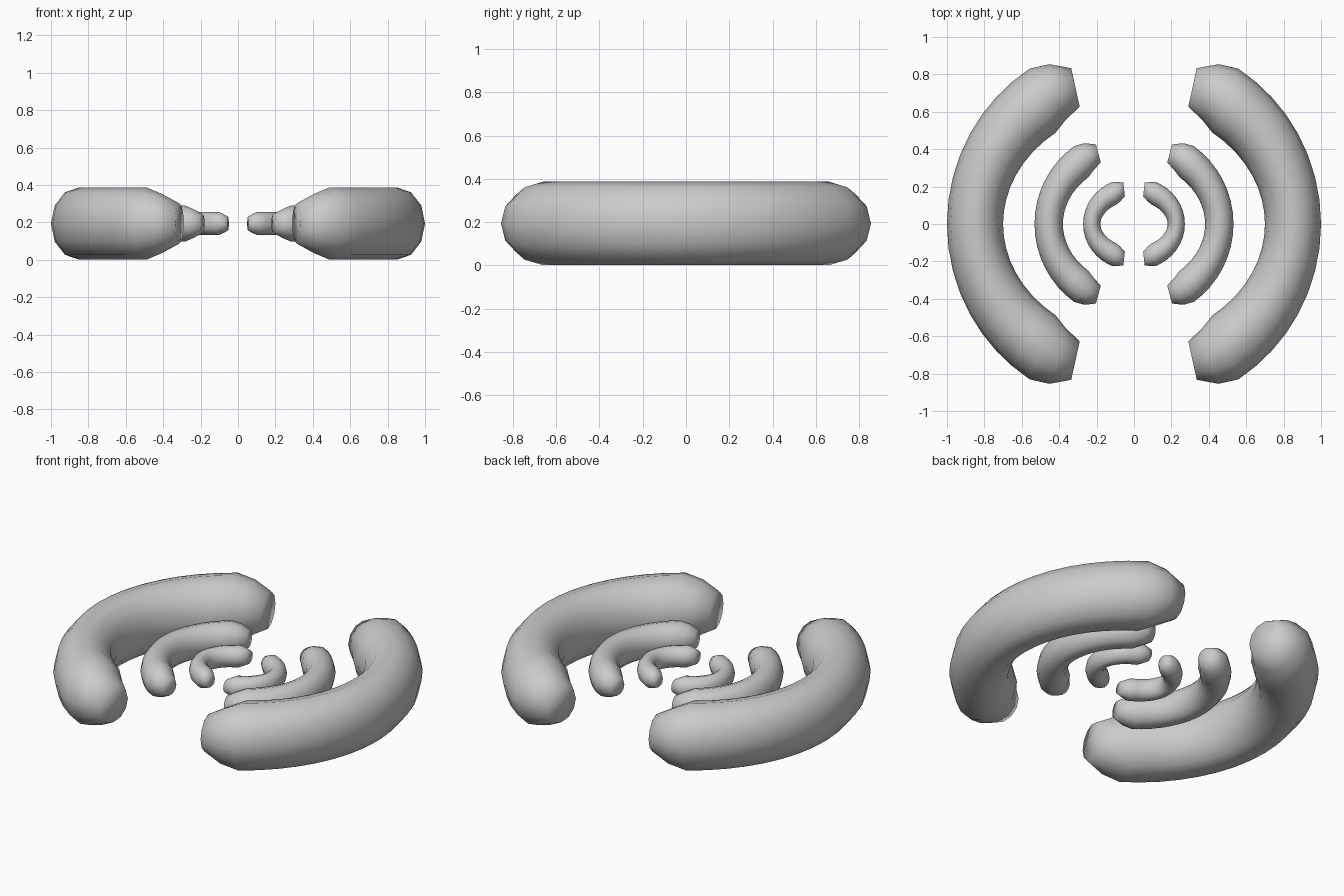
import bpy, bmesh
from math import sin, cos, radians, pi, hypot

if "Cube" in bpy.data.objects:
    bpy.data.objects.remove(bpy.data.objects["Cube"])

SIDES = 12
Z_MID = 0.194


def arc(name, a, b, b_end, half_x, half_z, t_max, cap):
    """Curved tube on an elliptical path with tapered ends, mirrored across x."""
    # ring angles and size factors: tapered tip, body, tapered tip
    t_body = t_max - 13.5
    n = 16
    rings = [(-t_max, cap, b_end), (-t_max + 7, 0.82 + (cap - 0.555) * 0.3, b)]
    rings += [(-t_body + 2 * t_body * i / n, 1.0, b) for i in range(n + 1)]
    rings += [(-t, s, k) for t, s, k in reversed(rings[:2])]

    squash = half_x / half_z
    bm = bmesh.new()
    loops = []
    for t, size, by in rings:
        t = radians(t)
        cx, cy = a * cos(t), by * sin(t)
        # outward normal, taken before the sideways squash
        nx, ny = by * cos(t), a / squash * sin(t)
        length = hypot(nx, ny)
        nx, ny = nx / length, ny / length
        loop = []
        for k in range(SIDES):
            p = 2 * pi * k / SIDES
            r = half_z * size * cos(p)
            loop.append(bm.verts.new((cx + squash * nx * r, cy + ny * r,
                                      Z_MID + half_z * size * sin(p))))
        loops.append(loop)
    for l0, l1 in zip(loops, loops[1:]):
        for k in range(SIDES):
            j = (k + 1) % SIDES
            bm.faces.new((l0[k], l0[j], l1[j], l1[k]))
    bm.faces.new(loops[0])
    bm.faces.new(loops[-1])
    bmesh.ops.recalc_face_normals(bm, faces=bm.faces[:])
    for f in bm.faces:
        f.smooth = True
    me = bpy.data.meshes.new(name)
    bm.to_mesh(me)
    bm.free()
    ob = bpy.data.objects.new(name, me)
    bpy.context.collection.objects.link(ob)
    m = ob.modifiers.new("mirror", 'MIRROR')
    m.use_axis[0] = True
    return ob


# Three nested pairs of arcs
arc("outer_arcs", 0.85, 0.806, 0.785, 0.15, 0.193, 68.4, 0.555)
arc("middle_arcs", 0.456, 0.424, 0.415, 0.076, 0.096, 65.3, 0.53)
arc("inner_arcs", 0.226, 0.186, 0.190, 0.046, 0.062, 76.4, 0.6)
